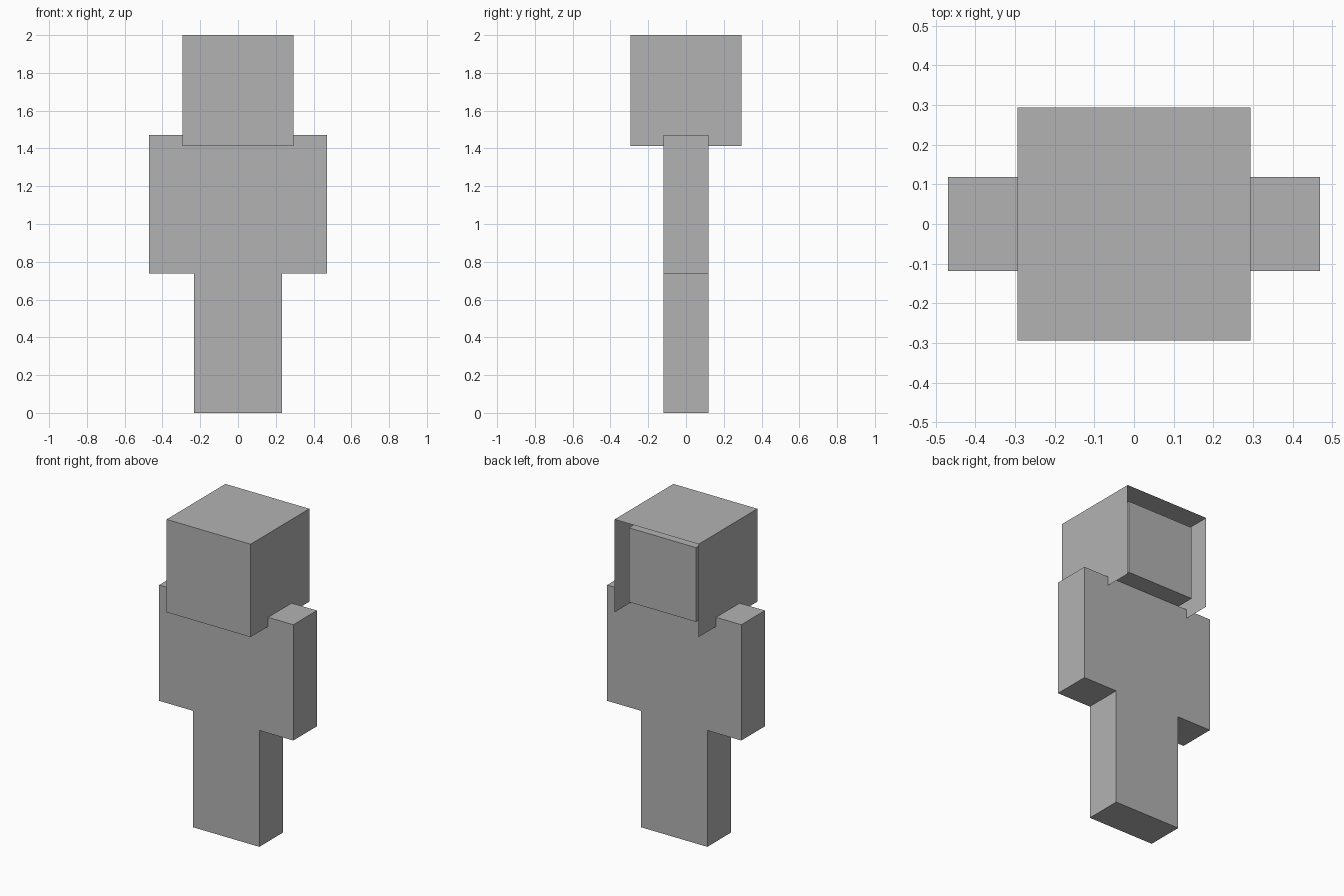
import bpy, bmesh

if "Cube" in bpy.data.objects:
    bpy.data.objects.remove(bpy.data.objects["Cube"])

grey = bpy.data.materials.new("plain_grey")
grey.diffuse_color = (0.45, 0.45, 0.45, 1.0)
grey.use_nodes = True
grey.node_tree.nodes["Principled BSDF"].inputs["Base Color"].default_value = grey.diffuse_color


def box(name, lo, hi, open_sides=()):
    """Axis-aligned box between two corners; open_sides lists normals to leave out."""
    bm = bmesh.new()
    bmesh.ops.create_cube(bm, size=1.0)
    for v in bm.verts:
        v.co = [(a + b) / 2 + c * (b - a) for a, b, c in zip(lo, hi, v.co)]
    bm.normal_update()
    gone = [f for f in bm.faces
            if any(sum(p * q for p, q in zip(f.normal, n)) > 0.9 for n in open_sides)]
    bmesh.ops.delete(bm, geom=gone, context='FACES_ONLY')
    mesh = bpy.data.meshes.new(name)
    bm.to_mesh(mesh)
    bm.free()
    mesh.materials.append(grey)
    obj = bpy.data.objects.new(name, mesh)
    bpy.context.collection.objects.link(obj)
    return obj


D = 0.118      # half depth of body and limbs
W = 0.235      # half width of torso and head
HIP, NECK = 0.737, 1.47

# Torso and head
box("torso", (-W, -D, HIP), (W, D, NECK))
box("head", (-W, -W, NECK), (W, W, 1.94))

# Thin outer shell around the head, open at the back and underneath
S = 0.294
box("head_shell", (-S, -S, 1.412), (S, S, 2.0), open_sides=[(0, 1, 0), (0, 0, -1)])

# Arms and legs, one on each side
for side, s in (("left", 1), ("right", -1)):
    x0, x1 = sorted((s * W, s * 0.47))
    box(side + "_arm", (x0, -D, HIP), (x1, D, NECK))
    x0, x1 = sorted((0, s * 0.232))
    box(side + "_leg", (x0, -D, 0), (x1, D, HIP))
